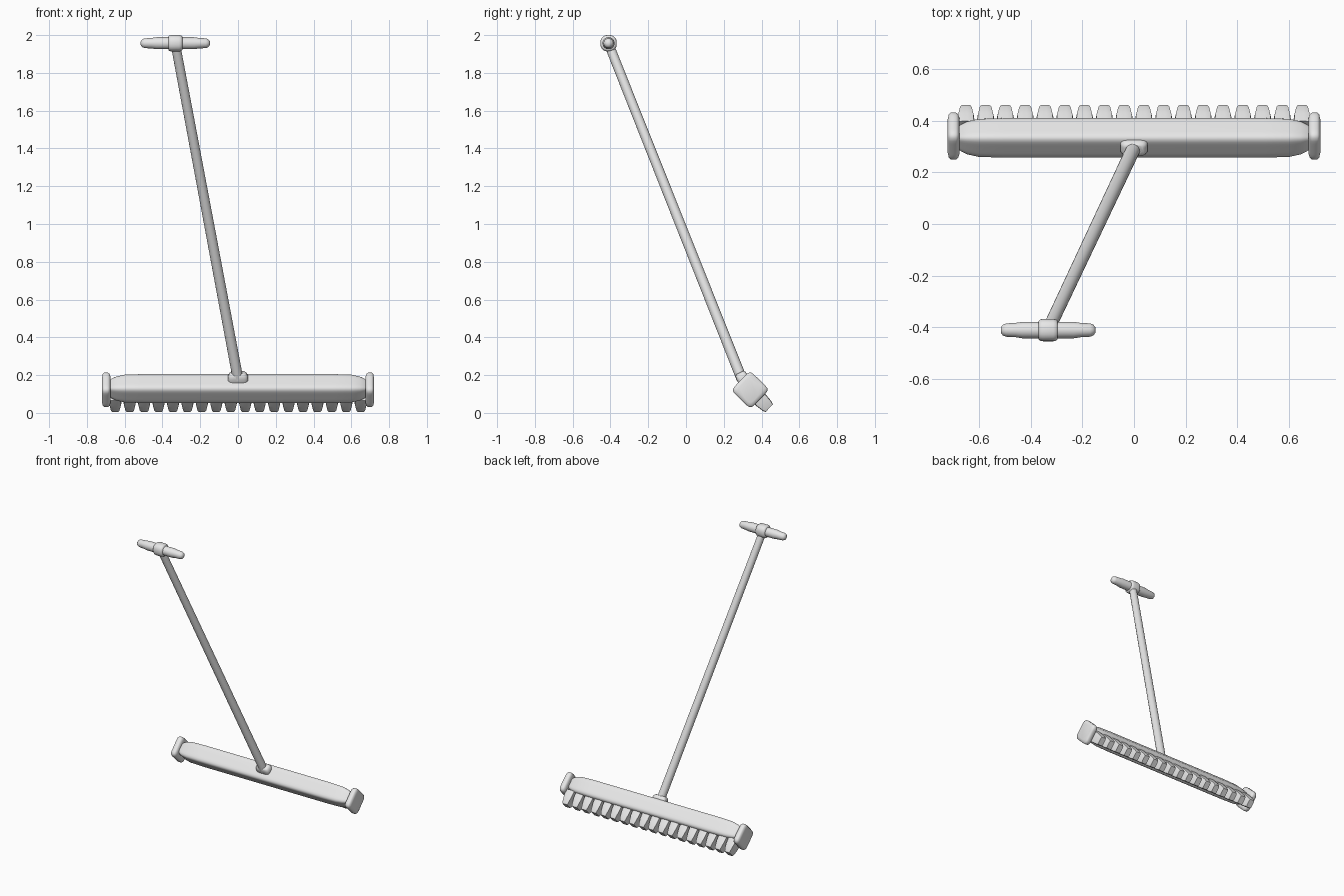
import bpy
import bmesh
from math import cos, sin, pi, radians
from mathutils import Matrix, Vector

if "Cube" in bpy.data.objects:
    bpy.data.objects.remove(bpy.data.objects["Cube"], do_unlink=True)

grey = bpy.data.materials.new("plain_grey")
grey.use_nodes = True
grey.diffuse_color = (0.8, 0.8, 0.8, 1)
grey.node_tree.nodes["Principled BSDF"].inputs["Base Color"].default_value = (0.8, 0.8, 0.8, 1)


def superellipse(rx, ry, power, segs):
    """Points of a rounded outline; power 2 is round, higher is squarer."""
    pts = []
    for i in range(segs):
        a = 2 * pi * (i + 0.5) / segs
        c, s = cos(a), sin(a)
        k = (abs(c) ** power + abs(s) ** power) ** (-1 / power)
        pts.append((rx * c * k, ry * s * k))
    return pts


def loft(name, stations, matrix, power=2, segs=24, angle=40):
    """Skin rounded outlines along local z; stations are (z, rx, ry)."""
    bm = bmesh.new()
    rings = []
    for z, rx, ry in stations:
        rings.append([bm.verts.new((x, y, z))
                      for x, y in superellipse(rx, ry, power, segs)])
    for low, high in zip(rings, rings[1:]):
        for i in range(segs):
            j = (i + 1) % segs
            bm.faces.new((low[i], low[j], high[j], high[i]))
    bm.faces.new(rings[0])
    bm.faces.new(rings[-1])
    bmesh.ops.recalc_face_normals(bm, faces=bm.faces)
    mesh = bpy.data.meshes.new(name)
    bm.to_mesh(mesh)
    bm.free()
    mesh.materials.append(grey)
    obj = bpy.data.objects.new(name, mesh)
    bpy.context.collection.objects.link(obj)
    obj.matrix_world = matrix
    bpy.ops.object.select_all(action="DESELECT")
    obj.select_set(True)
    bpy.context.view_layer.objects.active = obj
    bpy.ops.object.shade_smooth_by_angle(angle=radians(angle))
    return obj


def both_ways(half):
    """Mirror a half profile of (distance, radius) to both sides."""
    return ([(-d, r, r) for d, r in reversed(half)] + [(d, r, r) for d, r in half])


along_x = Matrix.Rotation(pi / 2, 4, "Y")
head = Matrix.Translation((0, 0.34, 0.122)) @ Matrix.Rotation(radians(46), 4, "X")

# Head bar, tapering towards its ends
loft("head_bar",
     both_ways([(0.5, 0.0615), (0.6, 0.059), (0.645, 0.051), (0.668, 0.042), (0.682, 0.034)]),
     head @ Matrix.Translation((0, 0, 0.01)) @ along_x, power=6, segs=40)

# End caps
cap = [(-0.023, 0.055), (-0.018, 0.067), (-0.01, 0.072),
       (0.01, 0.072), (0.018, 0.066), (0.022, 0.052)]
for side, sign in (("left", 1), ("right", -1)):
    loft(side + "_end_cap", [(sign * d, r, r) for d, r in cap],
         head @ Matrix.Translation((sign * 0.698, 0, 0)) @ along_x, power=7, segs=40, angle=50)

# Row of bristle tufts under the head
tufts = 18
for i in range(tufts):
    x = -0.65 + 1.3 * i / (tufts - 1)
    loft(f"bristle_tuft_{i + 1}",
         [(-0.04, 0.034, 0.041), (-0.085, 0.032, 0.039),
          (-0.125, 0.025, 0.034), (-0.14, 0.02, 0.028)],
         head @ Matrix.Translation((x, 0, 0)), power=8, segs=20, angle=35)

# Socket joining pole to head
loft("pole_socket",
     [(-0.035, 0.046, 0.026), (-0.02, 0.053, 0.032), (0.01, 0.053, 0.032),
      (0.026, 0.047, 0.029), (0.035, 0.036, 0.022)],
     Matrix.Translation((0, 0.3, 0.182)) @ Matrix.Rotation(radians(27), 4, "X"),
     power=4, segs=32, angle=50)

# Slanted pole
bottom, top = Vector((0, 0.295, 0.18)), Vector((-0.332, -0.41, 1.955))
run = top - bottom
loft("pole", [(0, 0.028, 0.028), (run.length, 0.025, 0.025)],
     Matrix.Translation(bottom) @ run.to_track_quat("Z", "Y").to_matrix().to_4x4())

# Cross handle and the hub that holds it
grip = Matrix.Translation((-0.332, -0.41, 1.957)) @ along_x
loft("handle_grip",
     both_ways([(0.1, 0.032), (0.125, 0.028), (0.162, 0.026), (0.175, 0.021), (0.183, 0.01)]),
     grip, angle=60)
loft("handle_hub",
     both_ways([(0.02, 0.0435), (0.031, 0.041), (0.037, 0.035)]),
     grip, power=2.4, angle=50)
